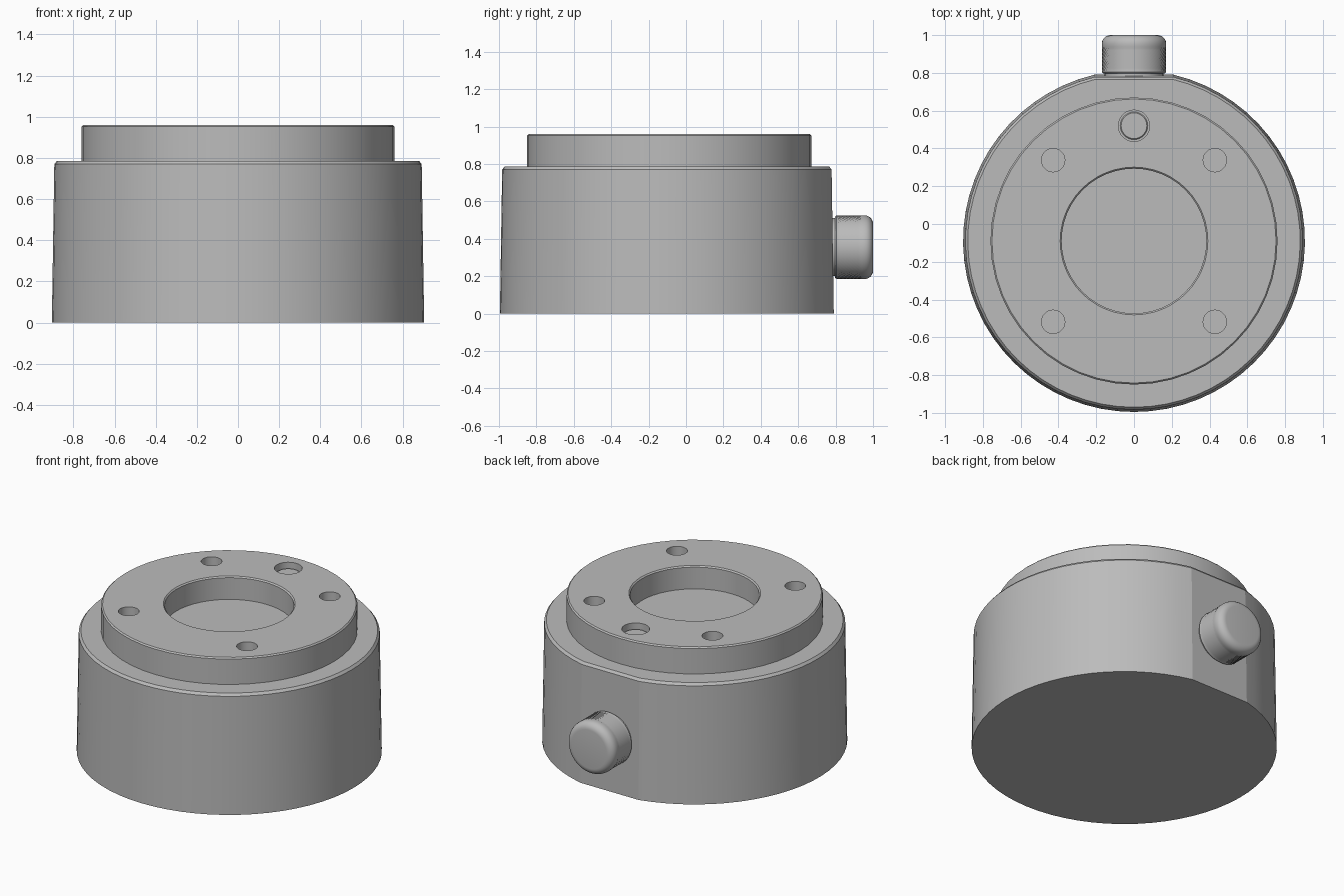
import bpy, bmesh, math
from mathutils import Matrix

if "Cube" in bpy.data.objects:
    bpy.data.objects.remove(bpy.data.objects["Cube"])

CY = -0.09  # shared axis of body and raised ring

grey = bpy.data.materials.new("satin grey")
grey.diffuse_color = (0.5, 0.5, 0.5, 1)
grey.use_nodes = True
grey.node_tree.nodes["Principled BSDF"].inputs["Base Color"].default_value = grey.diffuse_color


def finish(bm, name, angle=30, mat=grey):
    bmesh.ops.recalc_face_normals(bm, faces=bm.faces)
    me = bpy.data.meshes.new(name)
    bm.to_mesh(me)
    bm.free()
    ob = bpy.data.objects.new(name, me)
    bpy.context.collection.objects.link(ob)
    if mat:
        me.materials.append(mat)
    smooth(ob, angle)
    return ob


def smooth(ob, angle):
    bpy.ops.object.select_all(action='DESELECT')
    ob.select_set(True)
    bpy.context.view_layer.objects.active = ob
    bpy.ops.object.shade_smooth_by_angle(angle=math.radians(angle))


def loft(profile, angles):
    """Stack scaled copies of an outline; profile is (radius, height)."""
    bm = bmesh.new()
    rings = [[bm.verts.new((r * math.cos(a), r * math.sin(a), z)) for a in angles]
             for r, z in profile]
    n = len(angles)
    for lo, hi in zip(rings, rings[1:]):
        for i in range(n):
            j = (i + 1) % n
            bm.faces.new((lo[i], lo[j], hi[j], hi[i]))
    bm.faces.new(rings[0])
    bm.faces.new(rings[-1])
    return bm


def circle(n):
    return [-math.pi / 2 + 2 * math.pi * i / n for i in range(n)]


# body: slightly tapered round drum whose outline is cut flat at the back
half = math.asin(0.21 / 0.905)
start, sweep = math.pi / 2 + half, 2 * (math.pi - half)
outline = [start + sweep * i / 60 for i in range(61)]
bm = loft([(0.905, 0), (0.893, 0.77), (0.88, 0.786)], outline)
bm.transform(Matrix.Translation((0, CY, 0)))
finish(bm, "body", 9)

# raised ring with a round recess
bm = loft([(0.383, 0.81), (0.383, 0.952), (0.391, 0.96), (0.752, 0.96),
           (0.76, 0.952), (0.76, 0.76)], circle(48))
bm.transform(Matrix.Translation((0, CY, 0)))
ring = finish(bm, "raised_ring")

# holes: four mounting holes and one shallow pocket
holes = [(sx * 0.428, CY + sy * 0.428, 0.062, 0.81) for sx in (-1, 1) for sy in (-1, 1)]
holes.append((0, 0.52, 0.083, 0.915))
for x, y, r, z in holes:
    bm = loft([(r, z), (r, 1.1)], circle(28))
    bm.transform(Matrix.Translation((x, y, 0)))
    cutter = finish(bm, "hole_cutter", mat=None)
    cutter.hide_render = True
    mod = ring.modifiers.new("hole", 'BOOLEAN')
    mod.operation = 'DIFFERENCE'
    mod.solver = 'EXACT'
    mod.object = cutter
    bpy.context.view_layer.objects.active = ring
    bpy.ops.object.modifier_apply(modifier=mod.name)
    bpy.data.objects.remove(cutter)
smooth(ring, 30)

# small disc in the pocket
bm = loft([(0.073, 0.90), (0.073, 0.92), (0.068, 0.925)], circle(28))
bm.transform(Matrix.Translation((0, 0.52, 0)))
finish(bm, "pocket_disc")

# knob on the flat: neck, knurled grip, rounded end
N, ROWS, R = 96, 14, 0.17
profile = [(0.155, 0.75), (0.155, 0.797), (0.163, 0.797)]
first = len(profile)
profile += [(R, 0.805 + 0.135 * i / ROWS) for i in range(ROWS + 1)]
last = len(profile)
profile += [(R - 0.045 * (1 - math.cos(t)), 0.955 + 0.045 * math.sin(t))
            for t in (math.pi / 2 * i / 6 for i in range(7))]
bm = loft(profile, circle(N))
bm.verts.ensure_lookup_table()
for row in range(first + 1, last - 1):      # sunken checker pattern
    for i in range(N):
        if (row + i) % 2:
            v = bm.verts[row * N + i]
            v.co.x *= 0.975
            v.co.y *= 0.975
bm.transform(Matrix.Translation((0, 0, 0.355)) @ Matrix.Rotation(-math.pi / 2, 4, 'X'))
finish(bm, "knob", 25)
